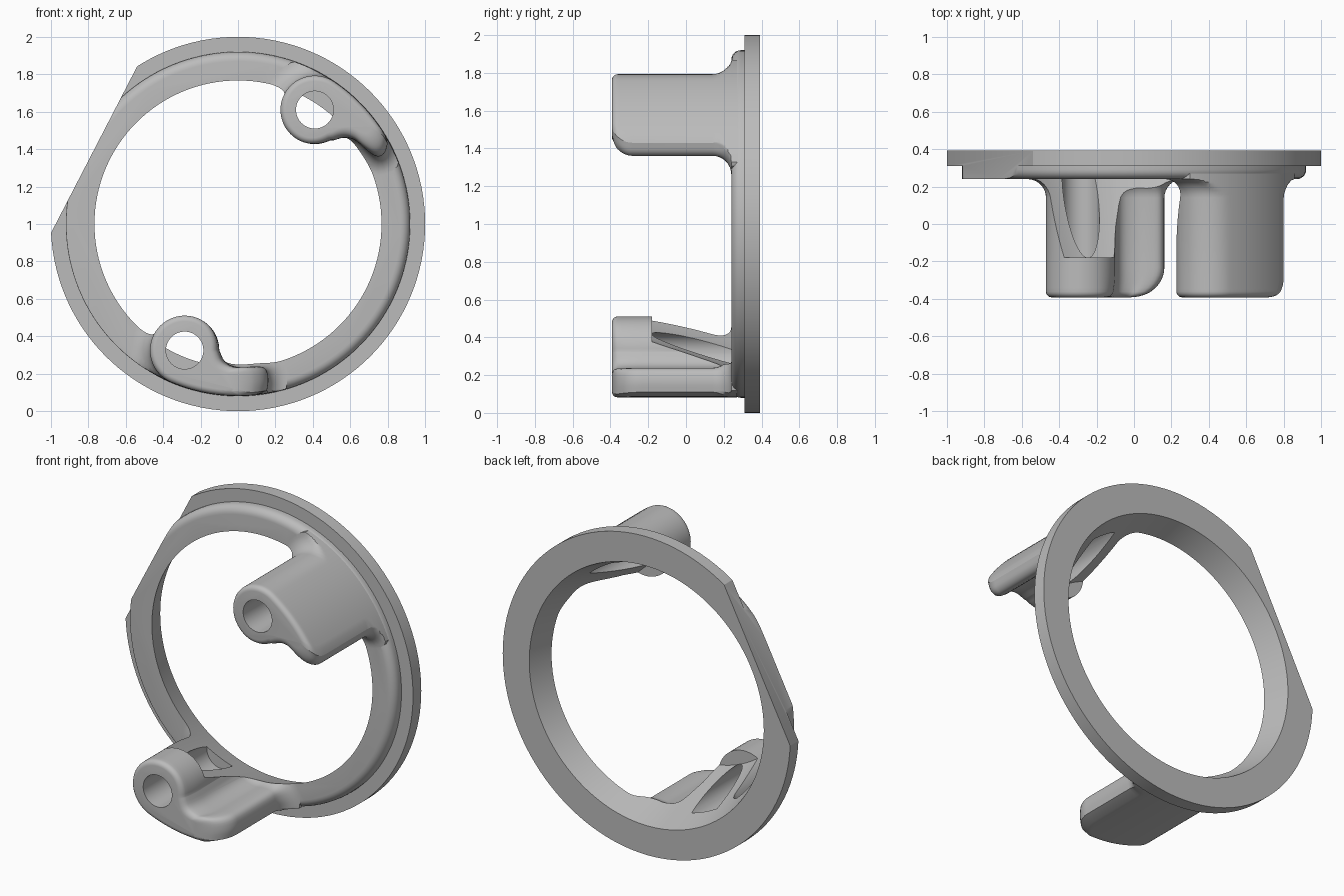
import bpy, bmesh
from math import sin, cos, pi, radians, degrees, sqrt, atan2, hypot

if "Cube" in bpy.data.objects:
    bpy.data.objects.remove(bpy.data.objects["Cube"])

BACK, STEP, FACE, FRONT = 0.392, 0.31, 0.24, -0.392
STEP_R = 0.92
CZ = 1.0  # height of the ring centre

grey = bpy.data.materials.new("plain grey")
grey.use_nodes = True
grey.diffuse_color = (0.5, 0.5, 0.5, 1)
grey.node_tree.nodes["Principled BSDF"].inputs["Base Color"].default_value = (0.5, 0.5, 0.5, 1)


def loft(name, loops):
    """Closed solid through loops of (x, y, z) points, capped at both ends."""
    bm = bmesh.new()
    rows = [[bm.verts.new((x, y, z + CZ)) for x, y, z in loop] for loop in loops]
    n = len(rows[0])
    for a, b in zip(rows, rows[1:]):
        for i in range(n):
            j = (i + 1) % n
            bm.faces.new((a[i], a[j], b[j], b[i]))
    bm.faces.new(rows[0])
    bm.faces.new(rows[-1])
    bmesh.ops.recalc_face_normals(bm, faces=bm.faces)
    if bm.calc_volume(signed=True) < 0:
        bmesh.ops.reverse_faces(bm, faces=bm.faces)
    mesh = bpy.data.meshes.new(name)
    bm.to_mesh(mesh)
    bm.free()
    mesh.materials.append(grey)
    obj = bpy.data.objects.new(name, mesh)
    bpy.context.scene.collection.objects.link(obj)
    return obj


def circle(r, y, n=128, cx=0, cz=0):
    return [(cx + r * cos(2 * pi * i / n), y, cz + r * sin(2 * pi * i / n)) for i in range(n)]


def combine(target, other, operation):
    """Boolean with the first solver that changes the ring and keeps its full size."""
    before = len(target.data.polygons)
    mod = target.modifiers.new(operation, 'BOOLEAN')
    mod.operation, mod.object = operation, other
    for solver in ('MANIFOLD', 'EXACT', 'FLOAT'):
        mod.solver = solver
        bpy.context.view_layer.update()
        depsgraph = bpy.context.evaluated_depsgraph_get()
        result = bpy.data.meshes.new_from_object(target.evaluated_get(depsgraph), depsgraph=depsgraph)
        xs = [v.co.x for v in result.vertices] or [0]
        if len(result.polygons) != before and max(xs) - min(xs) > 1.9:
            target.modifiers.clear()
            target.data = result
            break
    target.modifiers.clear()
    bpy.data.objects.remove(other)


def arc(cx, cz, r, a0, a1, n):
    """Points from angle a0 to just before a1, in degrees."""
    angles = [radians(a0 + (a1 - a0) * i / n) for i in range(n)]
    return [(cx + r * cos(a), cz + r * sin(a)) for a in angles]


def soften(pts, rounds=2):
    for _ in range(rounds):
        out = [pts[0]]
        for (ax, az), (bx, bz) in zip(pts, pts[1:]):
            out += [(ax * .75 + bx * .25, az * .75 + bz * .25), (ax * .25 + bx * .75, az * .25 + bz * .75)]
        pts = out + [pts[-1]]
    return pts


def lug(name, boss, side, end, inner, boss_arc, end_round):
    """Boss with an arm along the ring; side is the turning direction of the arm."""
    bx, bz = boss
    mid = degrees(atan2(bz, bx))
    rim = STEP_R - 0.002
    outline = arc(0, 0, rim, mid, mid + side * end, 16)
    outline += soften(inner)
    outline += arc(bx, bz, rim - hypot(bx, bz), *boss_arc, 48)[1:]
    n = len(outline)

    # Outward normals, and how far each point can move before the outline folds
    normals, bends = [], []
    for i in range(n):
        (ax, az), (px, pz), (cx, cz) = outline[i - 1], outline[i], outline[(i + 1) % n]
        d = hypot(cx - ax, cz - az)
        normals.append((side * (cz - az) / d, -side * (cx - ax) / d))
        ux, uz, wx, wz = px - ax, pz - az, cx - px, cz - pz
        bends.append(side * 2 * atan2(ux * wz - uz * wx, ux * wx + uz * wz) / (hypot(ux, uz) + hypot(wx, wz)))

    def room(sign):
        raw = [0.75 / max(sign * b, 0.1) for b in bends]
        low = [min(raw[(i + k) % n] for k in range(-3, 4)) for i in range(n)]
        return low

    inward, outward = room(1), room(-1)

    def layer(y, grow, pull):
        pts = []
        for i, (x, z) in enumerate(outline):
            g = min(grow, outward[i]) if grow > 0 else max(grow, -inward[i])
            x, z = x + normals[i][0] * g, z + normals[i][1] * g
            r = min(hypot(x, z), rim)
            phi = side * ((degrees(atan2(z, x)) - mid + 180) % 360 - 180)
            phi -= degrees(pull / rim) * max(0, phi / end) ** 2
            a = radians(mid + side * phi)
            pts.append((r * cos(a), y, r * sin(a)))
        return pts

    def inset(r, t):
        return r - sqrt(r * r - (r - t) ** 2) if t < r else 0

    edge = 0.03
    depths = [edge * (1 - cos(k * pi / 10)) for k in range(6)]
    depths += [edge + (end_round - edge) * k / 6 for k in range(1, 7)]
    loops = [layer(FRONT + t, -inset(edge, t), inset(end_round, t)) for t in depths]
    # Flared foot where the lug runs into the ring
    flare = 0.1
    for k in range(9):
        a = k * pi / 16
        loops.append(layer(FACE - flare + flare * sin(a), flare * (1 - cos(a)), 0))
    loops.append(layer(FACE + 0.03, flare, 0))
    return loft(name, loops)


# Ring: flange plus a raised step, its front edge rounded except on one stretch
def step_loop(k):
    pts = []
    for x, _, z in circle(1, 0):
        sharp = 163 < degrees(atan2(z, x)) % 360 < 243
        r, a = (0.003 if sharp else 0.05), k * pi / 12
        rad = STEP_R - r * (1 - cos(a))
        pts.append((x * rad, FACE + r * (1 - sin(a)), z * rad))
    return pts


ring = loft("mounting_ring", [circle(1, BACK), circle(1, STEP), circle(STEP_R, STEP)]
            + [step_loop(k) for k in range(7)])

# Two screw lugs
upper, lower = (0.41, 0.61), (-0.285, -0.675)
combine(ring, lug("upper_lug", upper, -1, 27,
                  [(.80, .43), (.785, .375), (.745, .355), (.69, .39), (.63, .45), (.57, .465), (.51, .447)],
                  (-58, -303.9), 0.11), 'UNION')
combine(ring, lug("lower_lug", lower, 1, 31,
                  [(.155, -.89), (.165, -.83), (.15, -.765), (.08, -.76), (.01, -.77), (-.07, -.745), (-.1, -.675)],
                  (0, 247.1), 0.16), 'UNION')

# Tapered opening, flat on the rim, and screw holes
combine(ring, loft("opening_cutter", [circle(0.633, -0.18), circle(0.834, 0.45)]), 'DIFFERENCE')
nx, nz, d = -0.888, 0.459, 0.866
corners = [(d, -1), (d, 1), (1.5, 1), (1.5, -1)]
flat = [[(nx * u - nz * v, y, nz * u + nx * v) for u, v in corners] for y in (-0.6, 0.6)]
combine(ring, loft("flat_cutter", flat), 'DIFFERENCE')
for cx, cz in (upper, lower):
    hole = [circle(0.1, y, 48, cx, cz) for y in (-0.6, FACE)]
    combine(ring, loft("hole_cutter", hole), 'DIFFERENCE')

bpy.ops.object.select_all(action='DESELECT')
ring.select_set(True)
bpy.context.view_layer.objects.active = ring
bpy.ops.object.shade_smooth_by_angle(angle=radians(30))
